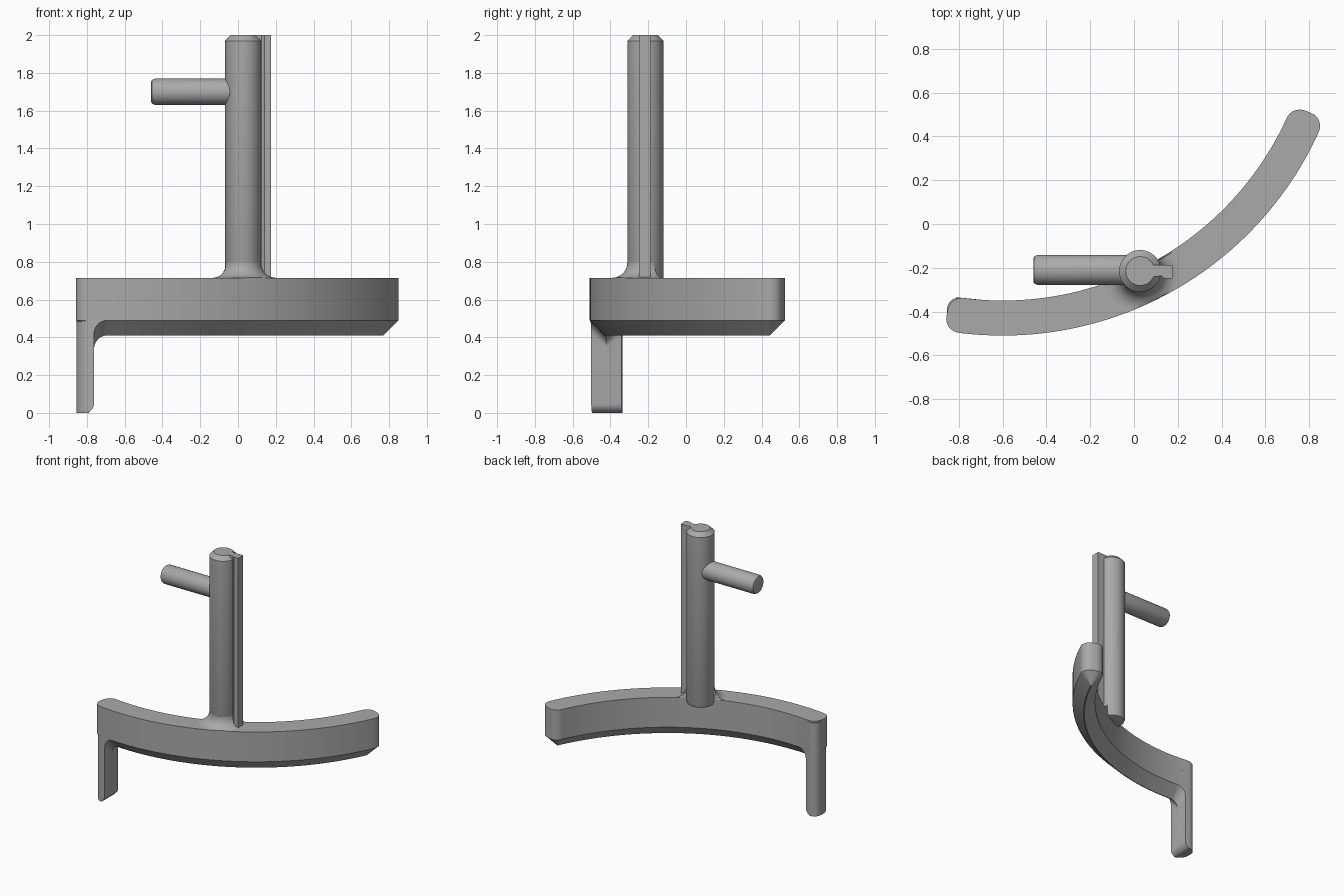
import bpy, bmesh
from math import sin, cos, pi, radians, hypot, sqrt, asin

cube = bpy.data.objects.get("Cube")
if cube:
    bpy.data.objects.remove(cube)

grey = bpy.data.materials.new("plain grey")
grey.use_nodes = True
COLOUR = (0.4, 0.4, 0.4, 1)
grey.diffuse_color = COLOUR
grey.node_tree.nodes["Principled BSDF"].inputs["Base Color"].default_value = COLOUR

# Plan of the curved bar
CX, CY = -0.6, 1.077
R_IN, R_OUT = 1.427, 1.587
R_MID = (R_IN + R_OUT) / 2
HALF = (R_OUT - R_IN) / 2
LEFT, RIGHT = -asin(0.255 / R_MID), radians(68)
TOP, EDGE, RIDGE = 0.715, 0.49, 0.41
PX, PY, PR = 0.028, -0.215, 0.096


def on_bar(angle, radius):
    return CX + radius * sin(angle), CY - radius * cos(angle)


def loft(name, loops, angle=30):
    """Skin a stack of equal-length closed loops and cap both ends."""
    bm = bmesh.new()
    rings = [[bm.verts.new(p) for p in loop] for loop in loops]
    n = len(rings[0])
    for a, b in zip(rings, rings[1:]):
        for i in range(n):
            j = (i + 1) % n
            bm.faces.new((a[i], a[j], b[j], b[i]))
    bm.faces.new(rings[0][::-1])
    bm.faces.new(rings[-1])
    bmesh.ops.recalc_face_normals(bm, faces=bm.faces)
    mesh = bpy.data.meshes.new(name)
    bm.to_mesh(mesh)
    bm.free()
    mesh.materials.append(grey)
    obj = bpy.data.objects.new(name, mesh)
    bpy.context.collection.objects.link(obj)
    bpy.ops.object.select_all(action="DESELECT")
    obj.select_set(True)
    bpy.context.view_layer.objects.active = obj
    bpy.ops.object.shade_smooth_by_angle(angle=radians(angle))
    return obj


def bar_outline(inset, z):
    """Curved strip with rounded corners, shrunk by inset."""
    half = HALF - inset
    corner = max(0.065 - inset, 0.002)
    start, end = LEFT + inset / R_MID, RIGHT - inset / R_MID
    back = corner / R_MID
    pts = []
    for i in range(49):
        pts.append((start + back + (end - start - 2 * back) * i / 48, half))
    for k in range(1, 9):
        t = k * pi / 16
        pts.append((end - back + back * sin(t), half - corner * (1 - cos(t))))
    pts += [(a, -o) for a, o in reversed(pts)]
    for k in range(1, 8):
        t = k * pi / 16
        pts.append((start + back - back * sin(t), -half + corner * (1 - cos(t))))
    for k in range(8, 0, -1):
        t = k * pi / 16
        pts.append((start + back - back * sin(t), half - corner * (1 - cos(t))))
    return [(*on_bar(a, R_MID + o), z) for a, o in pts]


loft("curved_bar", [bar_outline(0.077, RIDGE), bar_outline(0, EDGE), bar_outline(0, TOP)])


# Leg under the left end, with a rounded toe and a fillet into the bar's ridge
def leg_section(x, z, lift):
    plan = [(x, -1 + 2 * i / 12) for i in range(13)]
    c = 0.065
    arc = [(-0.855 + c * (1 - sin(k * pi / 16)), 1 - c / HALF * (1 - cos(k * pi / 16)))
           for k in range(9)]
    plan += arc + [(px, -t) for px, t in reversed(arc)]
    loop = []
    for px, t in plan:
        r = R_MID - t * HALF
        loop.append((px, CY - sqrt(r * r - (px - CX) ** 2), z + lift * abs(t)))
    return loop


INNER = -0.762
toe, fillet = 0.05, 0.07
sections = [leg_section(INNER - toe * (1 - sin(k * pi / 16)),
                        toe * (1 - cos(k * pi / 16)), 0) for k in range(9)]
sections += [leg_section(INNER + fillet * (1 - cos(k * pi / 16)),
                         RIDGE - fillet + fillet * sin(k * pi / 16), EDGE - RIDGE)
             for k in range(9)]
sections.append(leg_section(INNER, TOP - 0.01, 0))
loft("left_leg", sections)


def ring(r, z, n=48):
    return [(PX + r * cos(2 * pi * i / n), PY + r * sin(2 * pi * i / n), z) for i in range(n)]


# Upright post with a chamfered top and a rounded foot
loft("post", [ring(PR - 0.025, 0.675), ring(PR - 0.007, 0.682), ring(PR, 0.70),
              ring(PR, 1.97), ring(0.066, 2.0)])


# Flared foot of the post, kept within the bar's top face
def flare_ring(r, z, n=96):
    loop = []
    for i in range(n):
        a, reach = 2 * pi * i / n, r
        while reach > PR - 0.002:
            x, y = PX + reach * cos(a), PY + reach * sin(a)
            if R_IN <= hypot(x - CX, y - CY) <= R_OUT:
                break
            reach -= 0.002
        loop.append((PX + reach * cos(a), PY + reach * sin(a), z))
    return loop


F = 0.08
loft("post_flare", [flare_ring(PR + F * (1 - sin(k * pi / 16)),
                               TOP + F * (1 - cos(k * pi / 16))) for k in range(9)], 60)

# Thin key along the post
loft("key_fin", [[(PX, -0.245, z), (0.125, -0.238, z), (0.14, -0.25, z), (0.175, -0.25, z),
                  (0.175, -0.188, z), (0.125, -0.188, z), (PX, -0.188, z)]
                 for z in (TOP, 2.0)])

# Side handle with a softened tip
profile = [(-0.46, 0.052), (-0.456, 0.062), (-0.44, 0.069), (PX, 0.069)]
loft("side_handle", [[(x, -0.21 + r * cos(2 * pi * i / 40), 1.70 + r * sin(2 * pi * i / 40))
                      for i in range(40)] for x, r in profile], 40)
